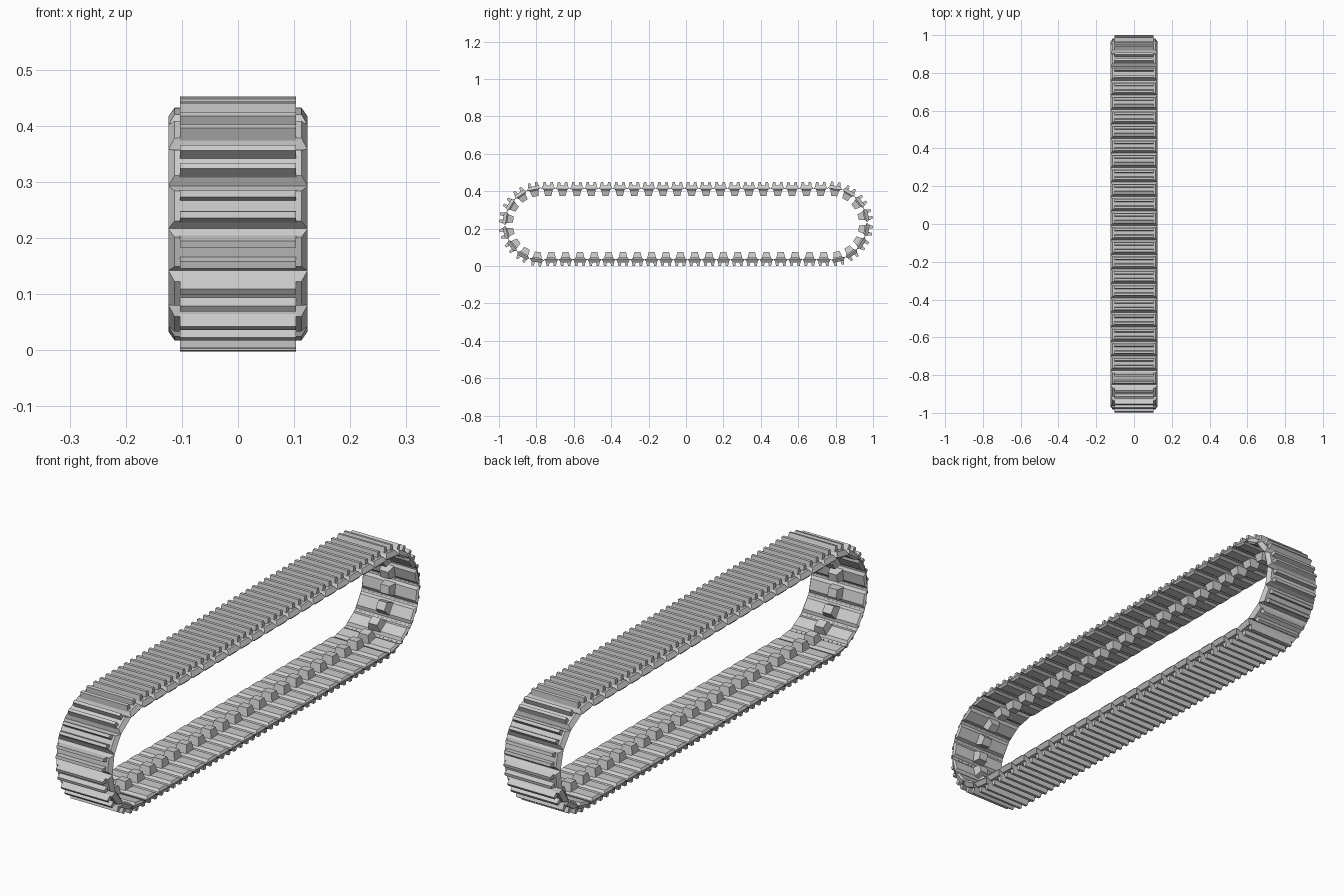
import bpy, bmesh, math
from mathutils import Matrix, Vector

if "Cube" in bpy.data.objects:
    bpy.data.objects.remove(bpy.data.objects["Cube"])

N = 56                 # links in the loop
R = 0.19               # radius of the pitch line
HALF = 0.775           # half length of the straight runs
MID = 0.225            # height of the loop centre
TOTAL = 4 * HALF + 2 * math.pi * R
PITCH = TOTAL / N


def frustum(bm, low, high, y=0.0):
    """Tapered block; low/high = (half x, half y, z)."""
    rings = []
    for hx, hy, z in (low, high):
        rings.append([bm.verts.new((sx * hx, y + sy * hy, z))
                      for sx, sy in ((-1, -1), (1, -1), (1, 1), (-1, 1))])
    a, b = rings
    bm.faces.new(a[::-1])
    bm.faces.new(b)
    for i in range(4):
        j = (i + 1) % 4
        bm.faces.new((a[i], a[j], b[j], b[i]))


def path(s):
    """Point (y, z) on the stadium loop, from the front end of the top run."""
    s %= TOTAL
    arc = math.pi * R
    if s < arc:                                   # front end
        a = s / R
        return Vector((0, -HALF - R * math.sin(a), MID + R * math.cos(a)))
    s -= arc
    if s < 2 * HALF:                              # bottom run
        return Vector((0, -HALF + s, MID - R))
    s -= 2 * HALF
    if s < arc:                                   # back end
        a = s / R
        return Vector((0, HALF + R * math.sin(a), MID - R * math.cos(a)))
    s -= arc                                      # top run
    return Vector((0, HALF - s, MID + R))


# One link, local z pointing out of the loop, z = 0 on the pitch line
bm = bmesh.new()
h = PITCH / 2
frustum(bm, (0.124, h, -0.002), (0.113, 0.027, 0.015))          # shoe plate
frustum(bm, (0.118, 0.021, -0.010), (0.124, 0.032, -0.002))     # inner rib
for y in (-0.019, 0.019):                                       # grousers
    frustum(bm, (0.104, 0.011, 0.008), (0.103, 0.006, 0.035), y)
frustum(bm, (0.019, 0.016, -0.040), (0.026, 0.024, -0.008))     # guide horn
bmesh.ops.recalc_face_normals(bm, faces=bm.faces[:])
mesh = bpy.data.meshes.new("track_link")
bm.to_mesh(mesh)
bm.free()

# Lay the links around the loop
for i in range(N):
    p, q = path(i * PITCH), path((i + 1) * PITCH)
    t = (p - q).normalized()
    x = Vector((1, 0, 0))
    n = x.cross(t)
    m = Matrix((x, t, n)).transposed().to_4x4()
    m.translation = (p + q) / 2
    # push curved links out so their middle keeps the full radius
    m.translation += n * (R - math.sqrt(R * R - h * h)) * (
        1 if abs(t.z) > 0.01 else 0)
    ob = bpy.data.objects.new(f"track_link_{i + 1:02d}", mesh)
    ob.matrix_world = m
    bpy.context.collection.objects.link(ob)
